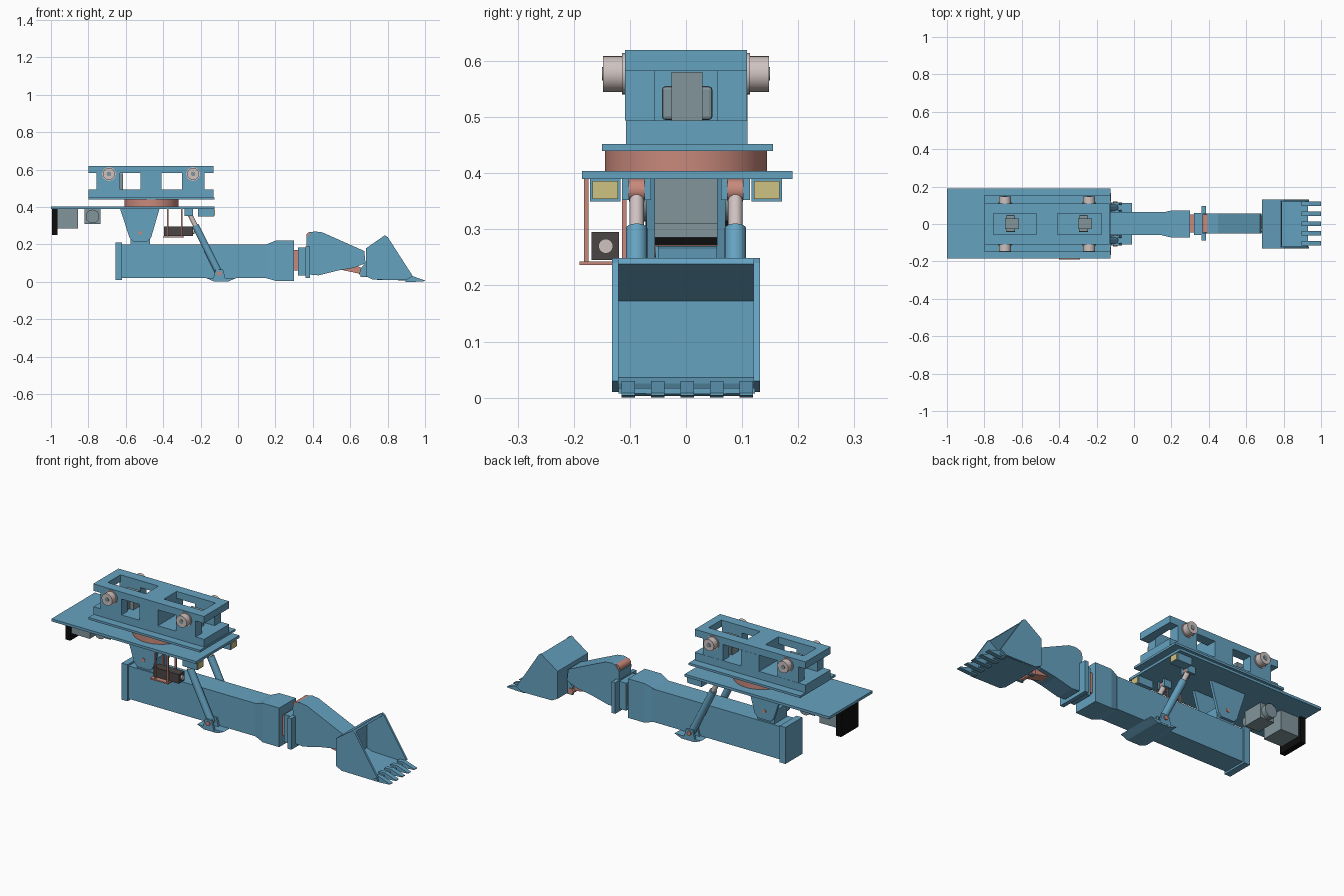
import bpy, bmesh
from math import radians
from mathutils import Vector

cube = bpy.data.objects.get("Cube")
if cube:
    bpy.data.objects.remove(cube, do_unlink=True)


def material(name, r, g, b):
    m = bpy.data.materials.new(name)
    m.use_nodes = True
    m.diffuse_color = (r, g, b, 1)
    m.node_tree.nodes["Principled BSDF"].inputs["Base Color"].default_value = (r, g, b, 1)
    return m


BLUE = material("steel blue", 0.13, 0.36, 0.53)
RED = material("salmon red", 0.58, 0.25, 0.20)
PALE = material("pale metal", 0.62, 0.54, 0.53)
CREAM = material("lamp cream", 0.62, 0.54, 0.22)
GREY = material("machine grey", 0.22, 0.30, 0.33)
DARK = material("dark grey", 0.07, 0.06, 0.06)
BLACK = material("black", 0.004, 0.004, 0.004)


def finish(name, bm, mat):
    bmesh.ops.recalc_face_normals(bm, faces=bm.faces)
    me = bpy.data.meshes.new(name)
    bm.to_mesh(me)
    bm.free()
    me.materials.append(mat)
    ob = bpy.data.objects.new(name, me)
    bpy.context.collection.objects.link(ob)
    return ob


def prism(name, pts, y0, y1, mat):
    """Side outline in x, z pushed from y0 to y1."""
    bm = bmesh.new()
    face = bm.faces.new([bm.verts.new((x, y0, z)) for x, z in pts])
    ext = bmesh.ops.extrude_face_region(bm, geom=[face])
    verts = [v for v in ext["geom"] if isinstance(v, bmesh.types.BMVert)]
    bmesh.ops.translate(bm, verts=verts, vec=(0, y1 - y0, 0))
    return finish(name, bm, mat)


def box(name, x, y, z, mat=BLUE):
    pts = [(x[0], z[0]), (x[1], z[0]), (x[1], z[1]), (x[0], z[1])]
    return prism(name, pts, y[0], y[1], mat)


def rod(name, a, b, r, mat, sides=24):
    """Cylinder between two points."""
    a, b = Vector(a), Vector(b)
    bm = bmesh.new()
    bmesh.ops.create_cone(bm, cap_ends=True, segments=sides, radius1=r, radius2=r,
                          depth=(b - a).length)
    rot = (b - a).to_track_quat("Z", "Y").to_matrix()
    bmesh.ops.rotate(bm, verts=bm.verts, matrix=rot)
    bmesh.ops.translate(bm, verts=bm.verts, vec=(a + b) / 2)
    ob = finish(name, bm, mat)
    bpy.ops.object.select_all(action="DESELECT")
    ob.select_set(True)
    bpy.context.view_layer.objects.active = ob
    bpy.ops.object.shade_smooth_by_angle(angle=radians(35))
    return ob


def span(side, inner, outer):
    return sorted((side * inner, side * outer))


SIDES = ((-1, "right"), (1, "left"))

# Deck and turntable
box("deck_plate", (-1, -0.125), (-0.185, 0.19), (0.39, 0.404))
rod("turntable", (-0.463, 0, 0.404), (-0.463, 0, 0.44), 0.144, RED, 48)

# Carriage on top, with windows and two wells
box("carriage_base", (-0.8, -0.125), (-0.15, 0.155), (0.44, 0.452))
box("carriage_floor", (-0.8, -0.13), (-0.107, 0.11), (0.452, 0.494))
for s, n in SIDES:
    box(n + "_top_rail", (-0.8, -0.13), span(s, 0.055, 0.109), (0.582, 0.62))
    for x in ((-0.757, -0.63), (-0.30, -0.18)):
        box(n + "_carriage_wall", x, span(s, 0.055, 0.109), (0.494, 0.582))
for x in ((-0.8, -0.75), (-0.52, -0.41), (-0.175, -0.13)):
    box("top_crossbar", x, (-0.055, 0.055), (0.582, 0.62))
box("centre_column", (-0.52, -0.41), (-0.107, 0.11), (0.494, 0.582))

# Wheels and their drive motors
for wx, m in ((-0.69, 1), (-0.24, -1)):
    for s, n in SIDES:
        rod(n + "_wheel_flange", (wx, s * 0.107, 0.577), (wx, s * 0.114, 0.577), 0.037, PALE)
        rod(n + "_wheel", (wx, s * 0.114, 0.577), (wx, s * 0.148, 0.577), 0.032, PALE)
        rod(n + "_wheel_hub", (wx, s * 0.146, 0.577), (wx, s * 0.15, 0.577), 0.012, GREY)
    cx = wx + 0.03 * m
    box("motor_housing", (cx - 0.03, cx + 0.045), (-0.026, 0.029), (0.494, 0.58), GREY)
    body = box("motor_body", (cx - 0.025, cx + 0.025), (-0.043, 0.047), (0.495, 0.555), GREY)
    bev = body.modifiers.new("soft_edges", "BEVEL")
    bev.width, bev.segments = 0.006, 2

# Units hanging under the rear of the deck
box("radiator", (-0.995, -0.965), (-0.072, 0.08), (0.25, 0.39), BLACK)
box("engine_box", (-0.965, -0.855), (-0.06, 0.065), (0.285, 0.39), GREY)
box("pump_block", (-0.82, -0.735), (-0.055, 0.058), (0.31, 0.39), GREY)
rod("pump_barrel", (-0.778, -0.085, 0.35), (-0.778, 0.085, 0.35), 0.036, GREY)

# Side motor in its hanging cage
for x in (-0.375, -0.30):
    for y in (-0.178, -0.11):
        box("cage_post", (x - 0.004, x + 0.004), (y - 0.004, y + 0.004), (0.24, 0.39), RED)
box("cage_floor", (-0.40, -0.29), (-0.19, -0.105), (0.236, 0.243), RED)
box("side_motor", (-0.395, -0.24), (-0.168, -0.119), (0.245, 0.295), DARK)
rod("side_motor_shaft", (-0.24, -0.143, 0.27), (-0.232, -0.143, 0.27), 0.013, PALE)

# Work lamps
for s, n in SIDES:
    box(n + "_lamp_housing", (-0.215, -0.128), span(s, 0.117, 0.171), (0.35, 0.39))
    box(n + "_lamp_lens", (-0.128, -0.124), span(s, 0.121, 0.167), (0.354, 0.386), CREAM)

# Boom hanger plates and lug
hanger = [(-0.63, 0.39), (-0.42, 0.39), (-0.465, 0.235), (-0.485, 0.215),
          (-0.56, 0.215), (-0.58, 0.235)]
for s, n in SIDES:
    prism(n + "_hanger_plate", hanger, *span(s, 0.055, 0.07), BLUE)
box("boom_lug", (-0.575, -0.47), (-0.054, 0.054), (0.19, 0.27))
rod("hanger_pin", (-0.523, -0.073, 0.262), (-0.523, 0.073, 0.262), 0.01, RED)

# Boom with a flared front collar
box("boom_end_plate", (-0.655, -0.62), (-0.07, 0.075), (0.01, 0.21))
box("boom", (-0.62, 0.16), (-0.06, 0.064), (0.02, 0.20))
bm = bmesh.new()
rings = []
for x, w, lo, hi in ((0.15, 0.061, 0.02, 0.2), (0.2, 0.072, 0.006, 0.22), (0.3, 0.072, 0.006, 0.22)):
    rings.append([bm.verts.new((x, y, z)) for y, z in ((-w, lo), (w, lo), (w, hi), (-w, hi))])
for a, b in zip(rings, rings[1:]):
    for i in range(4):
        j = (i + 1) % 4
        bm.faces.new((a[i], a[j], b[j], b[i]))
bm.faces.new(rings[0])
bm.faces.new(rings[-1])
finish("boom_collar", bm, BLUE)

# Lift cylinders and their cross bracket
prism("lift_crossbar", [(-0.17, 0.02), (-0.13, 0.003), (-0.05, 0.003), (-0.01, 0.02)],
      -0.11, 0.113, BLUE)
for s, n in SIDES:
    y = s * 0.088
    top, low = Vector((-0.262, y, 0.37)), Vector((-0.10, y, 0.045))
    rod(n + "_lift_barrel", low, low.lerp(top, 0.79), 0.019, BLUE)
    rod(n + "_lift_rod", low.lerp(top, 0.78), low.lerp(top, 0.96), 0.013, PALE)
    rod(n + "_lift_eye", (top.x, y - 0.014, top.z), (top.x, y + 0.014, top.z), 0.02, RED)
    for d in (-0.02, 0.02):
        box(n + "_upper_ear", (-0.285, -0.24), (y + d - 0.006, y + d + 0.006), (0.352, 0.39))
        prism(n + "_lower_ear", [(-0.135, 0.01), (-0.065, 0.01), (-0.08, 0.065), (-0.12, 0.065)],
              y + d - 0.006, y + d + 0.006, BLUE)
    rod(n + "_lift_pin", (-0.10, y - 0.032, 0.045), (-0.10, y + 0.032, 0.045), 0.012, RED)

# Rotating stick
box("stick_neck", (0.28, 0.33), (-0.045, 0.05), (0.06, 0.17), RED)
box("stick_flange", (0.32, 0.362), (-0.058, 0.06), (0.035, 0.185))
box("stick_plate", (0.362, 0.384), (-0.087, 0.095), (0.02, 0.19))
stick = [(0.366, 0.235), (0.39, 0.265), (0.41, 0.27), (0.45, 0.265), (0.675, 0.165),
         (0.682, 0.10), (0.62, 0.075), (0.53, 0.06), (0.43, 0.035), (0.372, 0.04)]
prism("stick", stick, -0.05, 0.055, BLUE)
rod("stick_top_roller", (0.386, -0.046, 0.246), (0.386, 0.051, 0.246), 0.021, RED)

# Bucket linkage
prism("bucket_link", [(0.55, 0.065), (0.64, 0.085), (0.69, 0.06), (0.675, 0.03), (0.645, 0.045)],
      -0.028, 0.032, RED)
rod("bucket_pin", (0.665, -0.045, 0.045), (0.665, 0.05, 0.045), 0.016, RED)
for s, n in SIDES:
    prism(n + "_bucket_ear", [(0.655, 0.025), (0.69, 0.025), (0.69, 0.115), (0.655, 0.07)],
          *span(s, 0.034, 0.046), BLUE)

# Bucket shell, cheeks and teeth
shell = [(0.785, 0.249), (0.685, 0.18), (0.685, 0.03), (0.72, 0.012), (0.93, 0.007),
         (0.93, 0.017), (0.725, 0.025), (0.697, 0.036), (0.697, 0.172), (0.792, 0.238)]
prism("bucket_shell", shell, -0.12, 0.123, BLUE)
cheek = [(0.785, 0.249), (0.685, 0.18), (0.685, 0.03), (0.72, 0.012), (0.90, 0.01),
         (0.935, 0.03), (0.80, 0.24)]
for s, n in SIDES:
    prism(n + "_bucket_cheek", cheek, *span(s, 0.12, 0.132), BLUE)
tooth = [(0.895, 0.0), (0.94, 0.0), (1.0, 0.004), (1.0, 0.008), (0.935, 0.03), (0.895, 0.028)]
for i in range(5):
    y = 0.0525 * (i - 2) + 0.002
    prism("bucket_tooth", tooth, y - 0.012, y + 0.012, BLUE)
